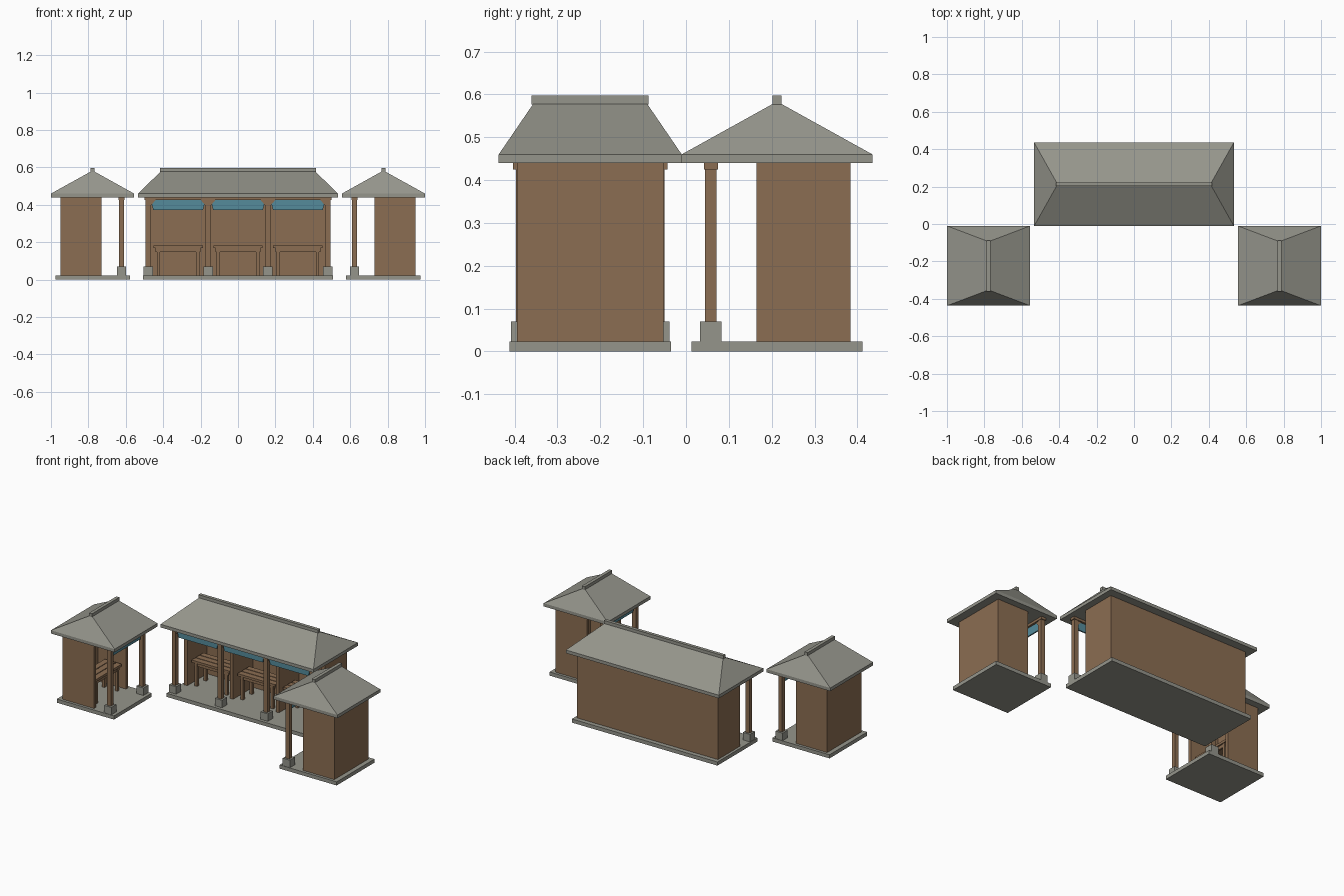
import bpy, bmesh, math
from mathutils import Matrix, Vector

if "Cube" in bpy.data.objects:
    bpy.data.objects.remove(bpy.data.objects["Cube"])


def material(name, rgb):
    m = bpy.data.materials.new(name)
    m.diffuse_color = (*rgb, 1)
    m.use_nodes = True
    m.node_tree.nodes["Principled BSDF"].inputs["Base Color"].default_value = m.diffuse_color
    return m


STONE = material("grey stone", (0.30, 0.30, 0.26))
WOOD = material("brown timber", (0.26, 0.155, 0.085))
TEAL = material("teal cloth", (0.09, 0.26, 0.33))
BAY = 0.32


def finish(bm, name, mat, place):
    bmesh.ops.recalc_face_normals(bm, faces=bm.faces[:])
    me = bpy.data.meshes.new(name)
    bm.to_mesh(me)
    bm.free()
    me.materials.append(mat)
    ob = bpy.data.objects.new(name, me)
    ob.matrix_world = place
    bpy.context.collection.objects.link(ob)


def boxes(name, mat, place, spans):
    """One object from boxes given as (x0, x1, y0, y1, z0, z1)."""
    bm = bmesh.new()
    for x0, x1, y0, y1, z0, z1 in spans:
        mid = Matrix.Translation(((x0 + x1) / 2, (y0 + y1) / 2, (z0 + z1) / 2))
        size = Matrix.Diagonal((x1 - x0, y1 - y0, z1 - z0, 1))
        bmesh.ops.create_cube(bm, size=1, matrix=mid @ size)
    finish(bm, name, mat, place)


def prism(name, mat, place, outlines, y0, y1):
    """Extrude x-z outlines along y."""
    bm = bmesh.new()
    for pts in outlines:
        f = bm.faces.new([bm.verts.new((x, y0, z)) for x, z in pts])
        r = bmesh.ops.extrude_face_region(bm, geom=[f])
        bmesh.ops.translate(bm, vec=(0, y1 - y0, 0),
                            verts=[v for v in r["geom"] if isinstance(v, bmesh.types.BMVert)])
    finish(bm, name, mat, place)


def hip_roof(name, place, hx, hy, ridge):
    bm = bmesh.new()
    rings = []
    for x, y, z in ((hx, hy, 0.44), (hx, hy, 0.46), (ridge, 0.006, 0.58)):
        rings.append([bm.verts.new((sx * x, sy * y, z))
                      for sx, sy in ((-1, -1), (1, -1), (1, 1), (-1, 1))])
    bm.faces.new(rings[0])
    bm.faces.new(rings[-1])
    for a, b in zip(rings, rings[1:]):
        for i in range(4):
            j = (i + 1) % 4
            bm.faces.new((a[i], a[j], b[j], b[i]))
    finish(bm, name, STONE, place)


def pavilion(label, bays, ridge, place):
    h = bays * BAY / 2
    lines = [-h + i * BAY for i in range(bays + 1)]
    mids = [-h + (i + 0.5) * BAY for i in range(bays)]
    py = -0.1545  # row of posts

    # floor, walls and partitions
    boxes(label + "_floor", STONE, place, [(-h - 0.028, h + 0.028, -0.1995, 0.1995, 0, 0.023)])
    boxes(label + "_back_wall", WOOD, place, [(-h - 0.011, h + 0.011, 0.149, 0.171, 0.023, 0.44)])
    boxes(label + "_partitions", WOOD, place,
          [(x - 0.011, x + 0.011, -0.048, 0.149, 0.023, 0.44) for x in lines])

    # posts on stone footings, with a beam along the top
    boxes(label + "_footings", STONE, place,
          [(x - 0.025, x + 0.025, py - 0.025, py + 0.025, 0.023, 0.07) for x in lines])
    boxes(label + "_posts", WOOD, place,
          [(x - 0.0135, x + 0.0135, py - 0.0135, py + 0.0135, 0.07, 0.44) for x in lines])
    boxes(label + "_beam", WOOD, place,
          [(-h - 0.02, h + 0.02, py - 0.0165, py + 0.0165, 0.425, 0.44)])

    # corner brackets and hanging cloth in each bay
    inner = BAY / 2 - 0.0135
    prism(label + "_brackets", WOOD, place,
          [[(m + s * inner, 0.425), (m + s * (inner - 0.025), 0.425), (m + s * inner, 0.395)]
           for m in mids for s in (-1, 1)], py - 0.009, py + 0.009)
    prism(label + "_valances", TEAL, place,
          [[(m - inner, 0.425), (m + inner, 0.425), (m + 0.133, 0.373), (m - 0.133, 0.373)]
           for m in mids], py - 0.004, py + 0.004)

    # slatted benches
    y0, w = -0.03, 0.036
    boxes(label + "_bench_slats", WOOD, place,
          [(m - 0.132, m + 0.132, y0 + k * 0.041, y0 + k * 0.041 + w, 0.168, 0.183)
           for m in mids for k in range(3)])
    boxes(label + "_bench_aprons", WOOD, place,
          [(m - 0.12, m + 0.12, y, y + 0.012, 0.148, 0.168)
           for m in mids for y in (y0 + 0.008, y0 + 0.098)])
    boxes(label + "_bench_legs", WOOD, place,
          [(m + s * 0.105 - 0.009, m + s * 0.105 + 0.009, y, y + 0.018, 0.023, 0.168)
           for m in mids for s in (-1, 1) for y in (y0 + 0.005, y0 + 0.095)])

    # hipped roof and ridge cap
    hip_roof(label + "_roof", place, h + 0.0535, 0.2225, ridge - 0.005)
    boxes(label + "_ridge_cap", STONE, place, [(-ridge, ridge, -0.0105, 0.0105, 0.576, 0.597)])


def spot(x, y, turn):
    return Matrix.Translation((x, y, 0)) @ Matrix.Rotation(math.radians(turn), 4, "Z")


pavilion("main_hall", 3, 0.417, spot(0, 0.2125, 0))
pavilion("left_pavilion", 1, 0.1365, spot(-0.7775, -0.2235, 90))
pavilion("right_pavilion", 1, 0.1365, spot(0.7775, -0.2235, -90))
